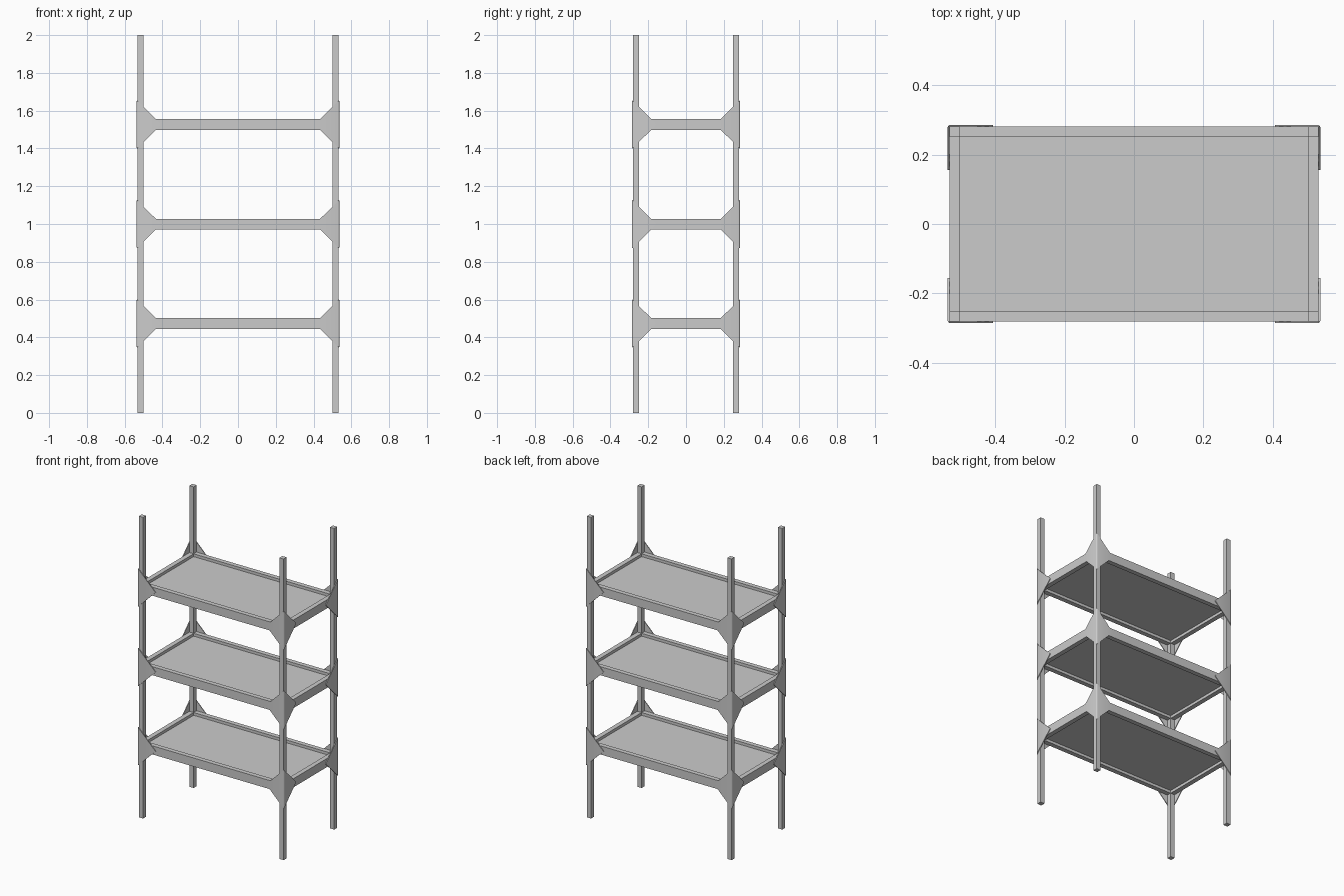
import bpy, bmesh, math

if "Cube" in bpy.data.objects:
    bpy.data.objects.remove(bpy.data.objects["Cube"])

OX, OY = 0.532, 0.281      # outer faces of posts and rails
W = 0.031                  # post and rail width
LEVELS = {"lower": 0.473, "middle": 0.999, "upper": 1.527}
CORNERS = {"front_left": (-1, -1), "front_right": (1, -1),
           "back_left": (-1, 1), "back_right": (1, 1)}


def add_object(name, bm):
    bmesh.ops.recalc_face_normals(bm, faces=bm.faces)
    mesh = bpy.data.meshes.new(name)
    bm.to_mesh(mesh)
    bm.free()
    ob = bpy.data.objects.new(name, mesh)
    bpy.context.collection.objects.link(ob)
    return ob


def box(name, center, size):
    bm = bmesh.new()
    bmesh.ops.create_cube(bm, size=1)
    bmesh.ops.scale(bm, vec=size, verts=bm.verts)
    bmesh.ops.translate(bm, vec=center, verts=bm.verts)
    return add_object(name, bm)


def gusset(name, sx, sy, z, half=0.127, reach=0.13, t=0.005, r=0.008):
    """Thin diamond plate folded around the outer vertical corner."""
    cx, cy = OX + t - r, OY + t - r          # bend centre
    path = [(-reach, (OX + t - reach, OY + t), (OX + t - reach, OY))]
    for i in range(5):
        a = math.pi / 2 * (1 - i / 4)
        c, s = math.cos(a), math.sin(a)
        path.append(((i - 2) * 0.003, (cx + r * c, cy + r * s),
                     (cx + (r - t) * c, cy + (r - t) * s)))
    path.append((reach, (OX + t, OY + t - reach), (OX, OY + t - reach)))
    bm = bmesh.new()
    rings = []
    for d, outer, inner in path:
        h = max(half * (1 - abs(d) / reach), 0.001)
        rings.append([bm.verts.new((sx * p[0], sy * p[1], z + k))
                      for p, k in ((outer, h), (outer, -h), (inner, -h), (inner, h))])
    for a, b in zip(rings, rings[1:]):
        for i in range(4):
            j = (i + 1) % 4
            bm.faces.new((a[i], a[j], b[j], b[i]))
    bm.faces.new(rings[0])
    bm.faces.new(rings[-1][::-1])
    ob = add_object(name, bm)
    bpy.ops.object.select_all(action='DESELECT')
    ob.select_set(True)
    bpy.context.view_layer.objects.active = ob
    bpy.ops.object.shade_smooth_by_angle(angle=math.radians(35))


# Upright posts
for corner, (sx, sy) in CORNERS.items():
    box(f"{corner}_post", (sx * (OX - W / 2), sy * (OY - W / 2), 1), (W, W, 2))

for level, z in LEVELS.items():
    # Rails flush with the outside of the posts
    for side, s in (("front", -1), ("back", 1)):
        box(f"{level}_{side}_rail", (0, s * (OY - W / 2), z),
            (2 * (OX - W), W, 0.057))
    for side, s in (("left", -1), ("right", 1)):
        box(f"{level}_{side}_rail", (s * (OX - W / 2), 0, z),
            (W, 2 * (OY - W), 0.057))
    # Recessed shelf panel
    box(f"{level}_shelf_panel", (0, 0, z), (2 * (OX - W), 2 * (OY - W), 0.02))
    # Folded corner plates
    for corner, (sx, sy) in CORNERS.items():
        gusset(f"{level}_{corner}_gusset", sx, sy, z)
